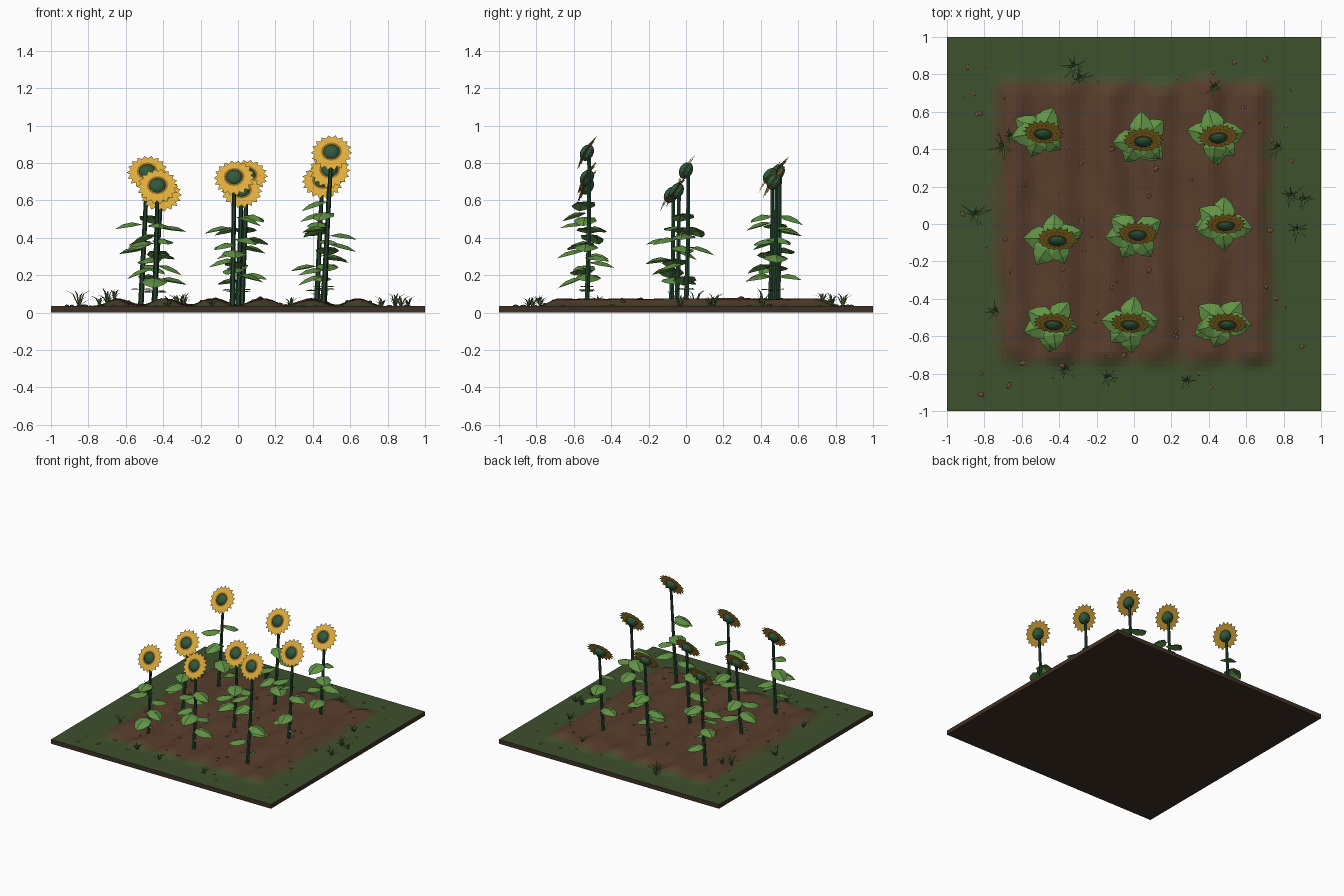
import bpy, bmesh, math, random
from mathutils import Vector, Matrix, noise

if "Cube" in bpy.data.objects:
    bpy.data.objects.remove(bpy.data.objects["Cube"])

random.seed(4)


def mat(name, r, g, b):
    m = bpy.data.materials.new(name)
    m.diffuse_color = (r, g, b, 1)
    m.use_nodes = True
    m.node_tree.nodes["Principled BSDF"].inputs["Base Color"].default_value = m.diffuse_color
    return m


GRASS = mat("grass_green", 0.048, 0.083, 0.026)
MIX1 = mat("grass_soil_a", 0.058, 0.072, 0.025)
MIX2 = mat("grass_soil_b", 0.075, 0.058, 0.025)
SOIL = mat("soil_brown", 0.098, 0.048, 0.025)
EDGE = mat("slab_edge", 0.05, 0.03, 0.018)
STEM = mat("stem_green", 0.018, 0.06, 0.028)
LEAF = mat("leaf_green", 0.12, 0.29, 0.06)
BLADE = mat("blade_green", 0.09, 0.16, 0.05)
PETAL = mat("petal_yellow", 0.72, 0.41, 0.045)
RING = mat("inner_ring", 0.30, 0.15, 0.02)
DISC = mat("seed_disc", 0.03, 0.10, 0.045)
STONE = mat("pebble_brown", 0.17, 0.09, 0.05)


def finish(name, bm, *mats):
    me = bpy.data.meshes.new(name)
    bm.to_mesh(me)
    bm.free()
    for m in mats:
        me.materials.append(m)
    ob = bpy.data.objects.new(name, me)
    bpy.context.collection.objects.link(ob)
    return ob


def add(bm, pts, faces, M=Matrix(), mi=0):
    vs = [bm.verts.new(M @ Vector(p)) for p in pts]
    for f in faces:
        bm.faces.new([vs[i] for i in f]).material_index = mi


def tube(bm, path, radii, n=6):
    rings = []
    for p, r in zip(path, radii):
        rings.append([bm.verts.new((p[0] + r * math.cos(2 * math.pi * i / n),
                                    p[1] + r * math.sin(2 * math.pi * i / n), p[2])) for i in range(n)])
    for a, b in zip(rings, rings[1:]):
        for i in range(n):
            bm.faces.new((a[i], a[(i + 1) % n], b[(i + 1) % n], b[i]))


# Ground slab with furrowed soil patch
def smooth(t):
    t = max(0, min(1, t))
    return t * t * (3 - 2 * t)


def soil_mask(x, y):
    w = 0.05 * noise.noise((x * 4, y * 4, 3))
    return smooth((0.80 + w - abs(x)) / 0.16) * smooth((0.81 + w - abs(y - 0.01)) / 0.14)


def ground_z(x, y):
    m = soil_mask(x, y)
    wob = x + 0.018 * noise.noise((x * 3, y * 4, 0))
    ridge = 0.5 + 0.5 * math.cos(2 * math.pi * (wob - 0.13) / 0.26)
    return 0.035 + m * (0.004 + 0.034 * ridge + 0.010 * noise.noise((x * 9, y * 5, 1)))


bm = bmesh.new()
bmesh.ops.create_grid(bm, x_segments=76, y_segments=76, size=1)
for v in bm.verts:
    v.co.z = ground_z(v.co.x, v.co.y)
for f in bm.faces:
    c = f.calc_center_median()
    m = soil_mask(c.x, c.y)
    f.material_index = 0 if m < 0.12 else 1 if m < 0.4 else 2 if m < 0.7 else 3
rim = [e for e in bm.edges if e.is_boundary]
ext = bmesh.ops.extrude_edge_only(bm, edges=rim)["geom"]
for g in ext:
    if isinstance(g, bmesh.types.BMVert):
        g.co.z = 0
    elif isinstance(g, bmesh.types.BMFace):
        g.material_index = 4
add(bm, [(-1, -1, 0), (-1, 1, 0), (1, 1, 0), (1, -1, 0)], [(0, 1, 2, 3)], mi=4)
bmesh.ops.remove_doubles(bm, verts=bm.verts, dist=1e-5)
bmesh.ops.recalc_face_normals(bm, faces=bm.faces)
finish("ground", bm, GRASS, MIX1, MIX2, SOIL, EDGE)

# Leaf: folded, drooping, angular outline
LEAF_PTS = [(0.015, 0, 0), (0.07, 0, 0.010), (0.12, 0, -0.002), (0.165, 0, -0.03),
            (0.028, 0.05, -0.002), (0.078, 0.068, -0.014), (0.122, 0.045, -0.022),
            (0.028, -0.05, -0.002), (0.078, -0.068, -0.014), (0.122, -0.045, -0.022)]
LEAF_FACES = [(0, 1, 5, 4), (1, 2, 6, 5), (2, 3, 6), (1, 0, 7, 8), (2, 1, 8, 9), (3, 2, 9)]


def petals(bm, M, n, r0, rm, r1, z, off):
    for i in range(n):
        w = math.pi * rm / n * 1.08
        R = M @ Matrix.Rotation(2 * math.pi * (i + off) / n, 4, 'Z')
        add(bm, [(r0, -w * 0.5, z), (rm, -w, z + 0.003), (r1, 0, z - 0.002),
                 (rm, w, z + 0.003), (r0, w * 0.5, z)], [(0, 1, 2, 3, 4)], R)


def sunflower(i, bx, hx, hy, hz, tilt, angles):
    base, head = Vector((bx, hy + 0.0, 0.03)), Vector((hx, hy, hz))
    # Stem
    bm = bmesh.new()
    knee = base.lerp(head, 0.85) + Vector((0, 0.012, 0))
    path = [base, base.lerp(knee, 0.5) + Vector((0, 0.004, 0)), knee, head + Vector((0, 0.012, -0.01))]
    tube(bm, path, [0.015, 0.013, 0.011, 0.012])
    finish(f"stem_{i}", bm, STEM)
    # Leaves, plus a small pair of seed leaves
    bm = bmesh.new()
    n = 6
    for k in range(n):
        a = angles[(k * 2 + i) % len(angles)] if len(angles) % 2 else angles[(k + i) % len(angles)]
        t = 0.24 + 0.45 * k / (n - 1) + random.uniform(-0.02, 0.02)
        s = random.uniform(0.9, 1.04) * (1 - 0.05 * k / n)
        M = (Matrix.Translation(base.lerp(head, t)) @ Matrix.Rotation(math.radians(a + random.uniform(-8, 8)), 4, 'Z')
             @ Matrix.Rotation(random.uniform(-0.08, 0.2), 4, 'Y') @ Matrix.Scale(s, 4))
        add(bm, LEAF_PTS, LEAF_FACES, M)
        add(bm, [(0, -0.004, -0.004), (0.04, -0.003, 0), (0.04, 0.003, 0), (0, 0.004, -0.004)], [(0, 1, 2, 3)], M)
    a = random.uniform(0, 3)
    for k in range(2):
        M = (Matrix.Translation(base.lerp(head, 0.13)) @ Matrix.Rotation(a + math.pi * k, 4, 'Z'))
        add(bm, [(0.005, 0, 0), (0.04, -0.013, 0.006), (0.07, 0, 0), (0.04, 0.013, 0.006)], [(0, 1, 2, 3)], M)
    finish(f"leaves_{i}", bm, LEAF)
    # Flower head: two petal layers, ring and seed disc
    M = (Matrix.Translation(head) @ Matrix.Rotation(random.uniform(-0.08, 0.08), 4, 'Z')
         @ Matrix.Rotation(math.radians(tilt), 4, 'X'))
    bm = bmesh.new()
    petals(bm, M, 18, 0.03, 0.088, 0.11, 0, 0)
    petals(bm, M, 18, 0.03, 0.066, 0.090, 0.006, 0.5)
    finish(f"petals_{i}", bm, PETAL)
    bm = bmesh.new()
    bmesh.ops.create_circle(bm, cap_ends=True, segments=16, radius=0.056,
                            matrix=M @ Matrix.Translation((0, 0, 0.012)))
    finish(f"flower_ring_{i}", bm, RING)
    bm = bmesh.new()
    bmesh.ops.create_uvsphere(bm, u_segments=12, v_segments=8, radius=1,
                              matrix=M @ Matrix.Diagonal((0.047, 0.047, 0.035, 1)))
    finish(f"seed_disc_{i}", bm, DISC)


# base x, head x, head y, head z, tilt, leaf directions
PLANTS = [(-0.52, -0.485, 0.49, 0.75, 55, (150, 60, 255, 315, 185)),
          (0.02, 0.05, 0.45, 0.73, 54, (95, 180, 320, 40, 230)),
          (0.42, 0.45, 0.47, 0.70, 55, (165, 110, 10, 270, 320)),
          (-0.45, -0.41, -0.08, 0.63, 55, (90, 180, 300, 240, 20)),
          (0.0, 0.02, -0.05, 0.65, 56, (145, 20, 250, 310, 195)),
          (0.46, 0.49, 0.0, 0.76, 60, (80, 190, 350, 270, 140)),
          (-0.445, -0.43, -0.53, 0.675, 60, (150, 45, 270, 205, 340)),
          (-0.03, -0.02, -0.53, 0.72, 60, (75, 180, 275, 0, 225)),
          (0.455, 0.50, -0.53, 0.855, 60, (140, 40, 250, 350, 200))]
for i, p in enumerate(PLANTS, 1):
    sunflower(i, *p)

# Grass tufts around the border
TUFTS = [(-0.32, 0.84, 1), (-0.29, 0.78, 1), (-0.7, 0.41, 1.1), (-0.66, 0.47, .7), (-0.85, 0.05, 1.2),
         (-0.74, -0.47, .8), (-0.37, -0.78, .8), (-0.14, -0.82, .7), (0.28, -0.84, .7), (0.87, -0.03, .9),
         (0.84, 0.15, 1), (0.91, 0.13, .8), (0.77, 0.41, .8), (0.43, 0.73, .7)]
bm = bmesh.new()
for x, y, s in TUFTS:
    for k in range(8):
        h, r, w = random.uniform(0.035, 0.08) * s, random.uniform(0.03, 0.09) * s, 0.006
        M = (Matrix.Translation((x, y, ground_z(x, y) - 0.004))
             @ Matrix.Rotation(k * math.pi / 4 + random.uniform(-.3, .3), 4, 'Z'))
        add(bm, [(0, -w, 0), (0, w, 0), (r * 0.4, w * 0.8, h * 0.75), (r * 0.4, -w * 0.8, h * 0.75), (r, 0, h)],
            [(0, 1, 2, 3), (3, 2, 4)], M)
finish("grass_tufts", bm, BLADE)

# Scattered pebbles
bm = bmesh.new()
for k in range(75):
    x, y = random.uniform(-0.92, 0.92), random.uniform(-0.92, 0.92)
    r = random.uniform(0.006, 0.016)
    bmesh.ops.create_icosphere(bm, subdivisions=1, radius=r,
                               matrix=Matrix.Translation((x, y, ground_z(x, y)))
                               @ Matrix.Rotation(random.uniform(0, 6), 4, 'Z') @ Matrix.Diagonal((1.2, 0.9, 0.6, 1)))
finish("pebbles", bm, STONE)
